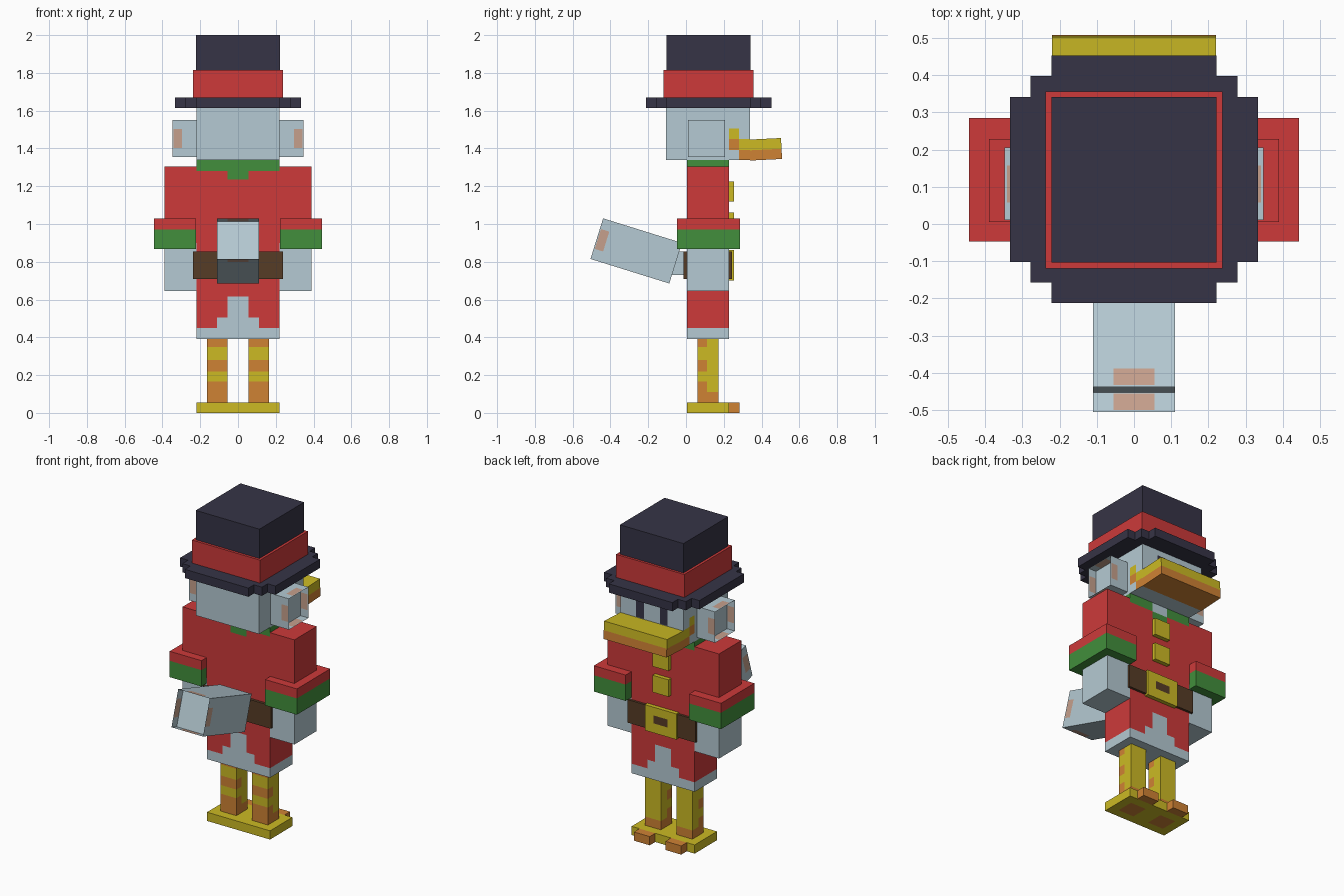
import bpy, bmesh
from mathutils import Matrix, Vector

if "Cube" in bpy.data.objects:
    bpy.data.objects.remove(bpy.data.objects["Cube"])

# ---- flat colours (sRGB 0-255 turned into linear) ----
PALETTE = {
    "pale_grey": (181, 202, 211), "coat_red": (205, 58, 58), "hat_dark": (54, 52, 70),
    "yellow": (204, 186, 36), "orange": (207, 130, 52), "green": (66, 143, 60),
    "belt_brown": (86, 60, 38), "peach": (198, 160, 140),
}
NAMES = list(PALETTE)
GREY, RED, DARK, YELLOW, ORANGE, GREEN, BROWN, PEACH = range(8)


def linear(v):
    v /= 255
    return v / 12.92 if v <= 0.04045 else ((v + 0.055) / 1.055) ** 2.4


MATS = []
for name in NAMES:
    m = bpy.data.materials.new(name)
    m.diffuse_color = (*[linear(c) for c in PALETTE[name]], 1)
    m.use_nodes = True
    m.node_tree.nodes["Principled BSDF"].inputs["Base Color"].default_value = m.diffuse_color
    MATS.append(m)


def finish(name, bm, rule, matrix=None):
    """Colour faces by a rule (colour index or function of centre, normal)."""
    bm.normal_update()
    for f in bm.faces:
        f.material_index = rule(f.calc_center_median(), f.normal) if callable(rule) else rule
    if matrix:
        bm.transform(matrix)
    me = bpy.data.meshes.new(name)
    bm.to_mesh(me)
    bm.free()
    for m in MATS:
        me.materials.append(m)
    ob = bpy.data.objects.new(name, me)
    bpy.context.collection.objects.link(ob)
    return ob


def cut_box(x, y, z, cuts=((), (), ())):
    """Box between limits, sliced at given coordinates on each axis."""
    bm = bmesh.new()
    bmesh.ops.create_cube(bm, size=1)
    for v in bm.verts:
        v.co = [lim[0] if c < 0 else lim[1] for lim, c in zip((x, y, z), v.co)]
    for axis, values in enumerate(cuts):
        n = Vector((0, 0, 0))
        n[axis] = 1
        for val in values:
            bmesh.ops.bisect_plane(bm, geom=bm.verts[:] + bm.edges[:] + bm.faces[:],
                                   plane_co=n * val, plane_no=n)
    return bm


def box(name, x, y, z, rule, cuts=((), (), ())):
    return finish(name, cut_box(x, y, z, cuts), rule)


def cup(name, w, h, length, matrix, patch=0.05, depth=0.055):
    """Open-ended box along local z with a recessed end and peach patches at the rim."""
    lo, hi = length - 0.052, length - 0.006
    bm = cut_box((-w / 2, w / 2), (-h / 2, h / 2), (0, length),
                 ((-patch, patch), (-patch, patch), (lo, hi)))
    bm.normal_update()
    bmesh.ops.delete(bm, geom=[f for f in bm.faces if f.normal.z > 0.9], context='FACES')
    e = length - depth
    bm.faces.new([bm.verts.new((sx * w / 2, sy * h / 2, e))
                  for sx, sy in ((-1, -1), (1, -1), (1, 1), (-1, 1))])

    def rule(c, n):
        across = c.y if abs(n.x) > 0.9 else c.x
        return PEACH if abs(n.z) < 0.5 and abs(across) < patch and lo < c.z < hi else GREY
    return finish(name, bm, rule, matrix)


def frame(origin, axis):
    """Matrix whose local z runs along axis."""
    zc = Vector(axis).normalized()
    xc = Vector((1, 0, 0)) if abs(zc.x) < 0.5 else Vector((0, 1, 0))
    yc = zc.cross(xc)
    return Matrix.Translation(origin) @ Matrix((xc, yc, zc)).transposed().to_4x4()


Y0, Y1 = 0.005, 0.228   # torso depth

# ---- feet, with darker spots underneath ----
box("feet", (-.22, .22), (Y0, Y1), (0, .055),
    lambda c, n: ORANGE if n.z < -.9 and .055 < abs(c.x) < .165 and .06 < c.y < .17 else YELLOW,
    ((-.165, -.055, .055, .165), (.06, .17), ()))


# ---- striped legs ----
def leg_rule(c, n):
    if c.z < .11:
        return ORANGE
    band = c.z < .165 or .22 < c.z < .28 or c.z > .35
    return ORANGE if band and c.y < .112 else YELLOW


for side, s in (("left", -1), ("right", 1)):
    span = lambda a, b: tuple(sorted((s * a, s * b)))
    box(side + "_toe", span(.055, .165), (Y1, .283), (0, .055), ORANGE)
    box(side + "_leg", span(.055, .165), (.062, .172), (.055, .39), leg_rule,
        ((), (.112,), (.11, .165, .22, .28, .35)))
    # arms with cuffs and bare hands
    box(side + "_arm", span(.22, .39), (Y0, Y1), (.645, 1.305),
        lambda c, n: GREY if c.z < .9 else RED, ((), (), (.9,)))
    box(side + "_cuff", span(.222, .444), (-.047, .285), (.867, 1.03),
        lambda c, n: GREEN if c.z < .97 else RED, ((), (), (.97,)))
    # hollow ears
    cup(side + "_ear", .195, .195, .128, frame((s * .22, .108, 1.453), (s, 0, 0)))


# ---- coat: collar on top, split hem at the bottom ----
def coat_rule(c, n):
    ax = abs(c.x)
    if c.z < .45:
        return GREY
    if n.z > .9:
        return GREEN
    if abs(n.y) > .9:
        if (ax < .11 and c.z < .505) or (ax < .055 and c.z < .615):
            return GREY
        if n.y > 0 and ax < .055 and c.z > 1.28:
            return GREY
        if ax < .055 and 1.235 < c.z:
            return GREEN
    return GREEN if c.z > 1.28 else RED


box("coat", (-.22, .22), (Y0, Y1), (.39, 1.338), coat_rule,
    ((-.11, -.055, .055, .11), (), (.45, .505, .615, 1.235, 1.28)))

# ---- belt, buckle, buttons ----
box("belt", (-.237, .237), (-.012, .243), (.71, .855), BROWN)
box("buckle", (-.11, .11), (Y1, .254), (.70, .862),
    lambda c, n: BROWN if n.y > .9 and abs(c.x) < .05 and .76 < c.z < .81 else YELLOW,
    ((-.05, .05), (), (.76, .81)))
for i, z in enumerate((.955, 1.118)):
    box(f"button_{i + 1}", (-.055, .055), (Y1, .254), (z, z + .107), YELLOW)

# ---- tail ----
box("tail_base", (-.055, .055), (-.075, .005), (.73, .855), GREY)
cup("tail", .22, .225, .437, frame((0, -.055, .7925), (0, -.4175, .13)), patch=.055)


# ---- head: eyes on the face, beak corners on the cheeks ----
def head_rule(c, n):
    if n.y > .9 and .055 < abs(c.x) < .11 and 1.45 < c.z < 1.58:
        return DARK
    if abs(n.x) > .9:
        if c.y > .28:
            return ORANGE if c.z < 1.392 else YELLOW if c.z < 1.45 else GREY
        if c.y > .228:
            return GREY if c.z < 1.392 else ORANGE if c.z < 1.45 else YELLOW if c.z < 1.505 else GREY
    return GREY


box("head", (-.22, .22), (-.105, .34), (1.338, 1.62), head_rule,
    ((-.11, -.055, .055, .11), (.228, .28), (1.392, 1.45, 1.505, 1.58)))

# ---- beak, tipped up slightly ----
bm = cut_box((-.22, .22), (.335, .506), (1.336, 1.447), ((), (), (1.39,)))
tilt = Matrix.Translation((0, .34, 1.39)) @ Matrix.Rotation(.05, 4, 'X') @ Matrix.Translation((0, -.34, -1.39))
finish("beak", bm, lambda c, n: ORANGE if c.z < 1.39 else YELLOW, tilt)

# ---- hat: stepped brim from one outline, band and crown ----
CY = .12
quarter = [(.333, .222), (.278, .222), (.278, .278), (.222, .278), (.222, .333)]
outline = []
for k, (sx, sy) in enumerate(((1, 1), (-1, 1), (-1, -1), (1, -1))):
    pts = quarter if k % 2 == 0 else quarter[::-1]
    outline += [(sx * px, CY + sy * py) for px, py in pts]
bm = bmesh.new()
base = bm.faces.new([bm.verts.new((px, py, 1.615)) for px, py in outline])
top = bmesh.ops.extrude_face_region(bm, geom=[base], use_keep_orig=True)["geom"]
bmesh.ops.translate(bm, vec=(0, 0, .055), verts=[g for g in top if isinstance(g, bmesh.types.BMVert)])
bmesh.ops.recalc_face_normals(bm, faces=bm.faces[:])
finish("hat_brim", bm, DARK)
box("hat_band", (-.238, .238), (-.12, .357), (1.67, 1.815), RED)
box("hat_crown", (-.222, .222), (-.104, .342), (1.67, 2.0), DARK)
